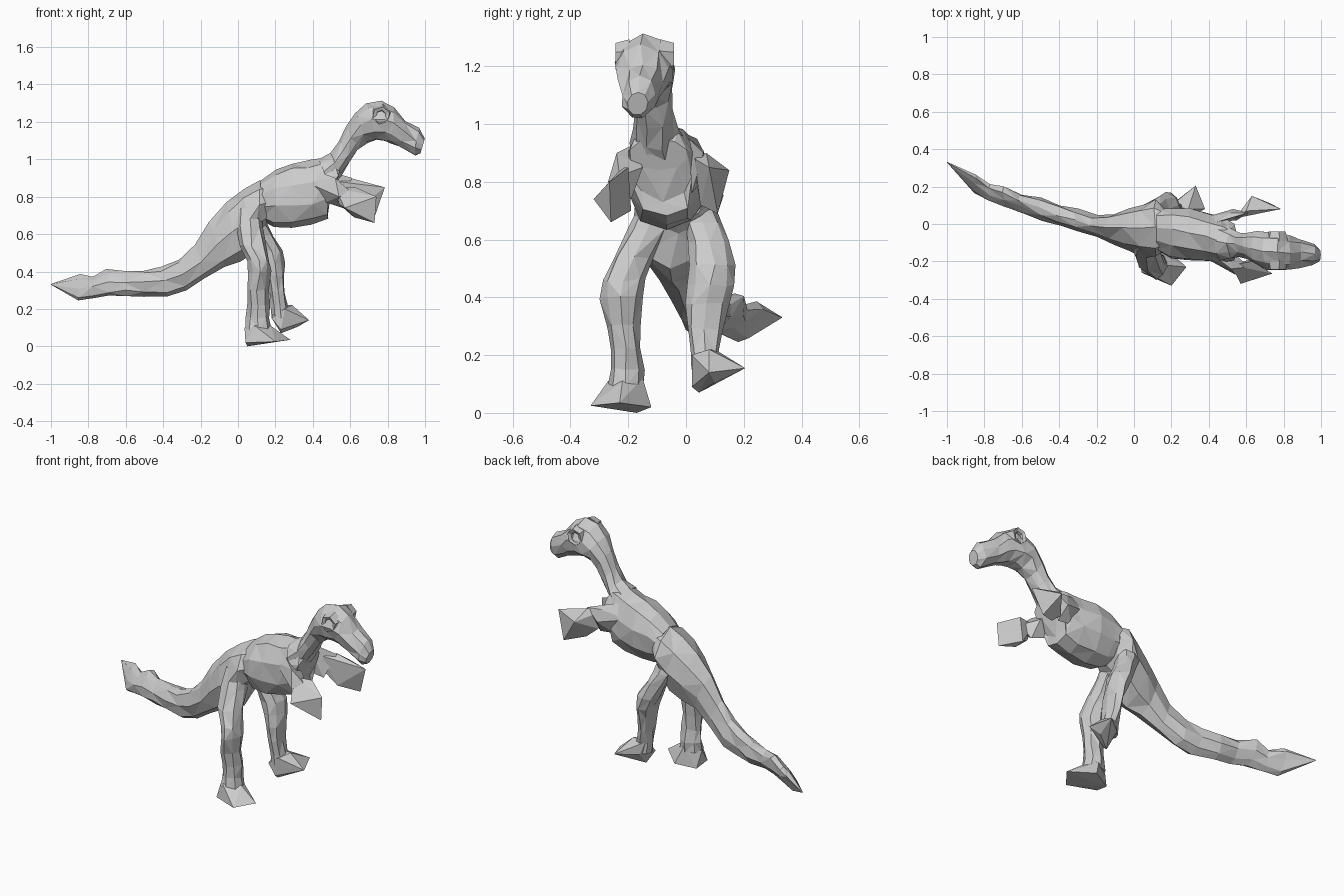
import bpy, bmesh, math, random
from mathutils import Vector

random.seed(4)


def finish(name, bm):
    bmesh.ops.recalc_face_normals(bm, faces=bm.faces)
    me = bpy.data.meshes.new(name)
    bm.to_mesh(me)
    bm.free()
    ob = bpy.data.objects.new(name, me)
    bpy.context.collection.objects.link(ob)
    return ob


def loft(name, rings, sides=8, jitter=0.007):
    """Faceted tube; each ring is (centre, half vector u, half vector v)."""
    bm = bmesh.new()
    loops = []
    for i, (c, u, v) in enumerate(rings):
        j = jitter if 0 < i < len(rings) - 1 else 0
        loop = []
        for k in range(sides):
            a = 2 * math.pi * k / sides
            p = c + u * math.cos(a) + v * math.sin(a) * 1.03
            p += Vector([random.uniform(-j, j) for _ in range(3)])
            loop.append(bm.verts.new(p))
        loops.append(loop)
    for i, (a, b) in enumerate(zip(loops, loops[1:])):
        for k in range(sides):
            n = (k + 1) % sides
            if (i + k) % 2:
                bm.faces.new((a[k], a[n], b[k]))
                bm.faces.new((a[n], b[n], b[k]))
            else:
                bm.faces.new((a[k], a[n], b[n]))
                bm.faces.new((a[k], b[n], b[k]))
    bm.faces.new(loops[0])
    bm.faces.new(loops[-1])
    return finish(name, bm)


def spine_loft(name, rows, sides=8):
    """Rows: top x, y, z, bottom x, y, z, half width."""
    rings = []
    for r in rows:
        t, b = Vector(r[:3]), Vector(r[3:6])
        rings.append(((t + b) / 2, (t - b) / 2, Vector((0, r[6], 0))))
    return loft(name, rings, sides)


def leg_loft(name, rows):
    """Rows: z, min x, max x, min y, max y."""
    rings = [(Vector(((a + b) / 2, (c + d) / 2, z)),
              Vector(((b - a) / 2, 0, 0)), Vector((0, (d - c) / 2, 0)))
             for z, a, b, c, d in rows]
    return loft(name, rings, 8)


def hull(name, pts):
    bm = bmesh.new()
    for p in pts:
        bm.verts.new(p)
    bmesh.ops.convex_hull(bm, input=bm.verts)
    loose = [v for v in bm.verts if not v.link_faces]
    bmesh.ops.delete(bm, geom=loose, context='VERTS')
    return finish(name, bm)


# Tail and hips
spine_loft("tail_and_hips", [
    (-1.0, .33, .333, -.998, .33, .328, .002),
    (-.85, .25, .385, -.86, .18, .24, .035),
    (-.77, .19, .375, -.77, .15, .26, .04),
    (-.70, .17, .42, -.69, .12, .27, .045),
    (-.61, .13, .40, -.60, .09, .275, .045),
    (-.50, .09, .41, -.50, .07, .27, .06),
    (-.41, .05, .43, -.38, .03, .27, .055),
    (-.32, .02, .47, -.28, .02, .295, .055),
    (-.23, -.01, .55, -.17, -.01, .36, .055),
    (-.15, -.02, .66, -.07, -.03, .43, .08),
    (-.06, -.02, .77, .01, -.05, .455, .11),
    (.03, -.02, .84, .08, -.05, .50, .14),
    (.11, -.02, .88, .12, -.03, .62, .145),
    (.17, -.02, .88, .16, -.04, .66, .11),
], 8)

# Torso
spine_loft("torso", [
    (.12, -.02, .885, .13, -.04, .67, .11),
    (.20, -.03, .945, .19, -.06, .64, .13),
    (.29, -.05, .98, .29, -.07, .628, .138),
    (.38, -.07, .995, .40, -.07, .645, .13),
    (.46, -.09, 1.01, .48, -.07, .68, .12),
    (.52, -.10, 1.00, .475, -.08, .735, .115),
    (.55, -.10, .95, .51, -.09, .84, .10),
], 10)

# Neck and head
spine_loft("neck_and_head", [
    (.43, -.09, 1.0, .50, -.10, .84, .10),
    (.50, -.10, 1.03, .55, -.11, .91, .08),
    (.54, -.11, 1.10, .60, -.11, .98, .065),
    (.58, -.12, 1.17, .645, -.12, 1.05, .065),
    (.63, -.13, 1.25, .69, -.13, 1.09, .085),
    (.69, -.14, 1.295, .74, -.14, 1.10, .10),
    (.765, -.145, 1.307, .79, -.14, 1.095, .098),
    (.83, -.15, 1.275, .82, -.15, 1.085, .09),
    (.89, -.15, 1.205, .87, -.155, 1.06, .077),
    (.965, -.16, 1.165, .945, -.17, 1.02, .06),
    (.999, -.165, 1.11, .975, -.17, 1.03, .035),
], 9)

# Eye sockets: low rims with a sunken centre
for side, s, y in (("near", -1, -.23), ("far", 1, -.055)):
    bm = bmesh.new()
    loops = []
    for r, d in ((.06, -.035), (.047, .014), (.028, .006), (.022, -.012)):
        loops.append([bm.verts.new((.765 + r * math.cos(k * math.pi / 3 + .3), y + s * d,
                                    1.235 + r * math.sin(k * math.pi / 3 + .3)))
                      for k in range(6)])
    for a, b in zip(loops, loops[1:]):
        for k in range(6):
            bm.faces.new((a[k], a[(k + 1) % 6], b[(k + 1) % 6], b[k]))
    bm.faces.new(loops[-1])
    bm.faces.new(loops[0])
    finish("eye_socket_" + side, bm)

# Legs
leg_loft("near_leg", [
    (.09, .04, .18, -.27, -.15), (.15, .045, .17, -.255, -.15),
    (.22, .05, .17, -.26, -.165), (.30, .05, .16, -.27, -.165),
    (.40, .055, .175, -.295, -.15), (.46, .05, .165, -.285, -.14),
    (.54, .01, .15, -.25, -.11), (.64, -.01, .14, -.205, -.06),
    (.74, 0, .12, -.15, -.05)])
leg_loft("far_leg", [
    (.15, .18, .28, .02, .11), (.21, .175, .27, .015, .11),
    (.29, .17, .25, .005, .125), (.38, .16, .25, 0, .15),
    (.44, .145, .25, .01, .16), (.51, .11, .235, .02, .17),
    (.59, .07, .19, .015, .145), (.66, .03, .16, 0, .12),
    (.74, .02, .14, -.02, .09)])

# Feet
hull("near_foot", [
    (.05, -.17, 0), (.04, -.26, .02), (.20, -.33, .025), (.28, -.23, .035),
    (.16, -.12, .02), (.035, -.2, .10), (.09, -.27, .11), (.175, -.22, .11),
    (.12, -.15, .12)])
hull("far_foot", [
    (.18, .03, .15), (.23, .02, .09), (.23, .045, .07), (.32, .10, .105),
    (.38, .08, .14), (.33, .205, .155), (.29, .08, .22), (.20, .10, .22),
    (.22, .12, .15), (.25, .02, .2)])

# Upper arms and flat hands
hull("near_arm", [
    (.36, -.17, .88), (.44, -.18, .93), (.52, -.24, .90), (.47, -.18, .77),
    (.54, -.27, .80), (.61, -.23, .82), (.56, -.19, .74), (.53, -.15, .85)])
hull("near_hand", [
    (.52, -.22, .85), (.54, -.25, .76), (.57, -.32, .74), (.62, -.25, .69),
    (.73, -.26, .66), (.74, -.265, .80), (.62, -.19, .70), (.63, -.2, .85)])
hull("far_arm", [
    (.36, .03, .88), (.44, .01, .95), (.52, .06, .91), (.46, .02, .77),
    (.53, .08, .84), (.61, .06, .90), (.55, .02, .76)])
hull("far_hand", [
    (.54, .03, .88), (.60, .07, .90), (.63, .15, .84), (.785, .08, .85),
    (.73, .11, .69), (.62, .05, .72), (.55, .04, .78)])
